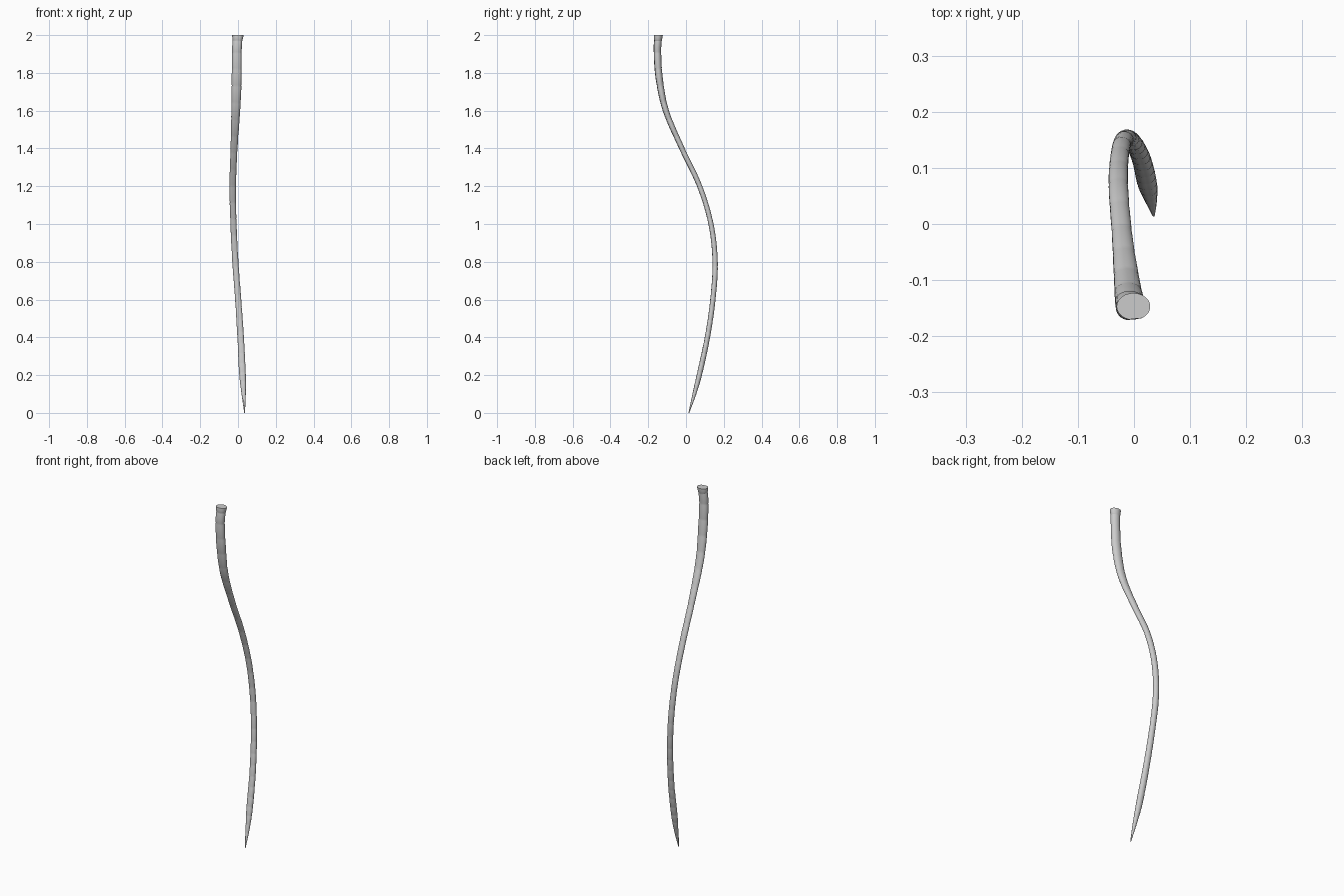
import bpy, bmesh, math
from mathutils import Vector

if "Cube" in bpy.data.objects:
    bpy.data.objects.remove(bpy.data.objects["Cube"])

# Spine control points, from tip to root: x, y, z, half width, half depth
SPINE = [
    (0.035, 0.015, 0.00, 0.002, 0.002),
    (0.030, 0.044, 0.10, 0.011, 0.010),
    (0.024, 0.070, 0.20, 0.017, 0.014),
    (0.014, 0.113, 0.40, 0.017, 0.014),
    (0.001, 0.142, 0.60, 0.016, 0.014),
    (-0.014, 0.154, 0.80, 0.016, 0.014),
    (-0.024, 0.132, 1.00, 0.016, 0.0135),
    (-0.028, 0.072, 1.20, 0.017, 0.0135),
    (-0.021, -0.022, 1.40, 0.018, 0.014),
    (-0.012, -0.107, 1.60, 0.023, 0.016),
    (-0.007, -0.142, 1.77, 0.026, 0.019),
    (-0.006, -0.152, 1.92, 0.025, 0.020),
    (-0.003, -0.149, 1.97, 0.026, 0.021),
    (-0.001, -0.147, 2.00, 0.030, 0.024),
]
SIDES = 24


def spine_at(z):
    """Smooth (cubic Hermite) interpolation of the spine by height."""
    z = min(max(z, 0.0), 2.0)
    i = next(k for k in range(len(SPINE) - 1) if z <= SPINE[k + 1][2])
    a, b = SPINE[i], SPINE[i + 1]
    p, n = SPINE[max(i - 1, 0)], SPINE[min(i + 2, len(SPINE) - 1)]
    h = b[2] - a[2]
    t = (z - a[2]) / h
    out = []
    for k in (0, 1, 3, 4):
        m0 = (b[k] - p[k]) / (b[2] - p[2]) * h
        m1 = (n[k] - a[k]) / (n[2] - a[2]) * h
        out.append((2*t**3 - 3*t*t + 1) * a[k] + (t**3 - 2*t*t + t) * m0
                   + (3*t*t - 2*t**3) * b[k] + (t**3 - t*t) * m1)
    return out


def ring(bm, z, scale):
    """Oval cross-section with a shallow groove along the front."""
    x, y, w, d = spine_at(z)
    lo, hi = spine_at(z - 0.01), spine_at(z + 0.01)
    dz = min(z + 0.01, 2) - max(z - 0.01, 0)
    tangent = Vector((hi[0] - lo[0], hi[1] - lo[1], dz)).normalized()
    if z > 1.999:
        tangent = Vector((0, 0, 1))
    depth = tangent.cross(Vector((1, 0, 0))).normalized()
    side = depth.cross(tangent)
    verts = []
    for i in range(SIDES):
        a = 2 * math.pi * i / SIDES
        off = (a - 1.54 * math.pi) / 0.17
        r = scale * (1 - 0.14 * math.exp(-off * off))
        verts.append(bm.verts.new(Vector((x, y, z))
                     + side * (w * r * math.cos(a)) + depth * (d * r * math.sin(a))))
    return verts


# Segment joints: short near the tip, longer along the middle
joints = [0.0]
while joints[-1] < 1.88:
    joints.append(joints[-1] + 0.038 + 0.05 * min(joints[-1] / 0.9, 1))
joints += [1.97, 2.0]

# Segmented tail: each segment swells slightly, with a fine crease at each joint
bm = bmesh.new()
levels = []
for a, b in zip(joints, joints[1:]):
    h = b - a
    levels += [(a, 0.97), (a + 0.08 * h, 1.01), (a + 0.5 * h, 1.02), (a + 0.92 * h, 1.01)]
levels.append((2.0, 1.0))
rings = [ring(bm, z, s) for z, s in levels]
for lower, upper in zip(rings, rings[1:]):
    for i in range(SIDES):
        j = (i + 1) % SIDES
        bm.faces.new((lower[i], lower[j], upper[j], upper[i]))
bm.faces.new(rings[0])
bm.faces.new(rings[-1])
bmesh.ops.recalc_face_normals(bm, faces=bm.faces)

mesh = bpy.data.meshes.new("segmented_tail")
bm.to_mesh(mesh)
bm.free()
tail = bpy.data.objects.new("segmented_tail", mesh)
bpy.context.collection.objects.link(tail)
bpy.context.view_layer.objects.active = tail
tail.select_set(True)
bpy.ops.object.shade_smooth_by_angle(angle=math.radians(30))
